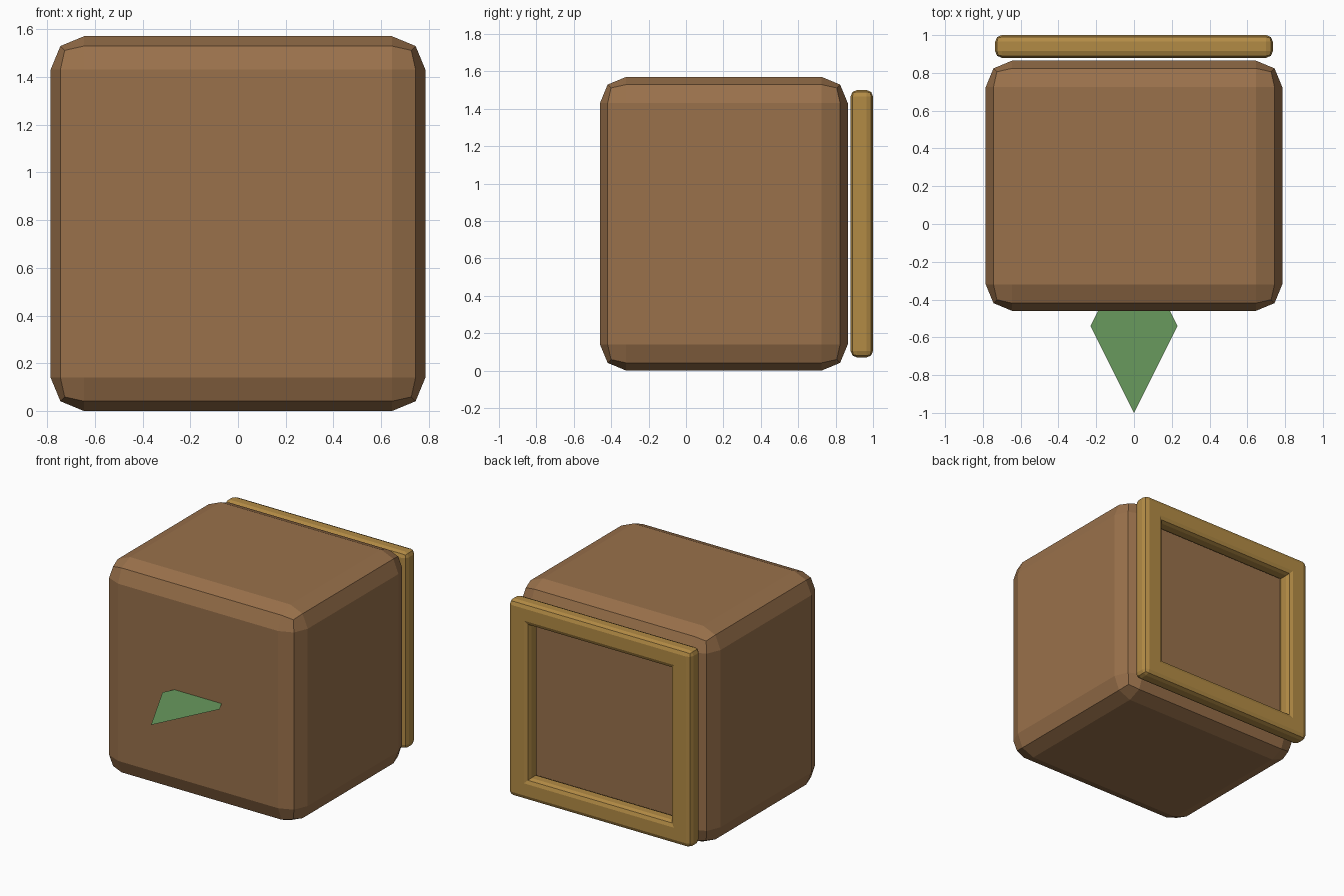
import bpy
import bmesh

if "Cube" in bpy.data.objects:
    bpy.data.objects.remove(bpy.data.objects["Cube"])


def material(name, rgb):
    m = bpy.data.materials.new(name)
    m.diffuse_color = (*rgb, 1.0)
    m.use_nodes = True
    m.node_tree.nodes["Principled BSDF"].inputs["Base Color"].default_value = m.diffuse_color
    return m


def finish(bm, name, mat):
    bmesh.ops.recalc_face_normals(bm, faces=bm.faces)
    me = bpy.data.meshes.new(name)
    bm.to_mesh(me)
    bm.free()
    me.materials.append(mat)
    ob = bpy.data.objects.new(name, me)
    bpy.context.collection.objects.link(ob)
    return ob


def round_edges(bm, width):
    # two-segment rounding of every convex corner edge
    bmesh.ops.recalc_face_normals(bm, faces=bm.faces)
    edges = [e for e in bm.edges if e.calc_face_angle_signed(0) > 0.5]
    bmesh.ops.bevel(bm, geom=edges, offset=width, offset_type='OFFSET',
                    segments=2, profile=0.5, affect='EDGES')


brown = material("brown", (0.32, 0.165, 0.07))
gold = material("gold", (0.45, 0.26, 0.06))
green = material("green", (0.14, 0.32, 0.11))

MID_Z = 0.785

# body: rounded block
bm = bmesh.new()
bmesh.ops.create_cube(bm, size=1)
bmesh.ops.scale(bm, vec=(1.57, 1.325, 1.57), verts=bm.verts)
bmesh.ops.translate(bm, vec=(0, 0.2025, MID_Z), verts=bm.verts)
round_edges(bm, 0.14)
finish(bm, "body", brown)

# back frame: rectangular ring with rounded edges and sharp inner corners
bm = bmesh.new()
corners = [(-1, -1), (1, -1), (1, 1), (-1, 1)]


def loop(hx, hz, y):
    return [bm.verts.new((sx * hx, y, MID_Z + sz * hz)) for sx, sz in corners]


rings = [loop(0.735, 0.715, 0.88), loop(0.735, 0.715, 1.0),
         loop(0.57, 0.557, 1.0), loop(0.57, 0.557, 0.88)]
for r in range(4):
    a, b = rings[r], rings[(r + 1) % 4]
    for i in range(4):
        j = (i + 1) % 4
        bm.faces.new((a[i], a[j], b[j], b[i]))
round_edges(bm, 0.035)
finish(bm, "back_frame", gold)

# front pointer: flat diamond sticking out of the front face
bm = bmesh.new()
bm.faces.new([bm.verts.new((x, y, MID_Z - 0.005)) for x, y in
              [(0, -1.0), (0.23, -0.54), (0, -0.08), (-0.23, -0.54)]])
finish(bm, "front_pointer", green)
